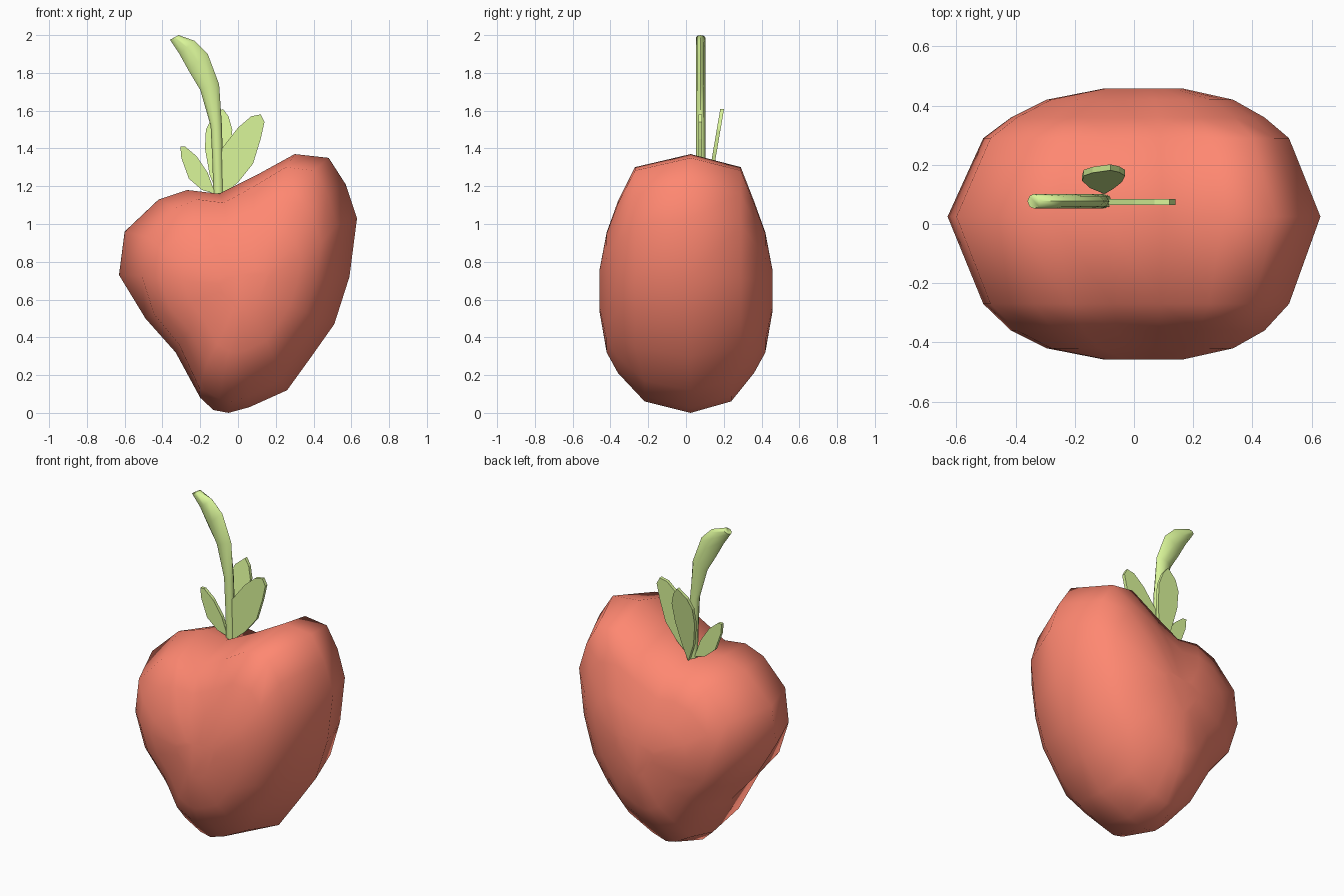
import bpy, bmesh
from math import cos, sin, tau

if "Cube" in bpy.data.objects:
    bpy.data.objects.remove(bpy.data.objects["Cube"])


def material(name, rgb):
    m = bpy.data.materials.new(name)
    m.diffuse_color = (*rgb, 1)
    m.use_nodes = True
    m.node_tree.nodes["Principled BSDF"].inputs["Base Color"].default_value = m.diffuse_color
    return m


RED = material("fruit_red", (1.0, 0.245, 0.165))
GREEN = material("leaf_green", (0.70, 0.92, 0.32))


def loft(name, rings, mat, angle=None):
    """Skin a list of closed rings and cap both ends."""
    bm = bmesh.new()
    loops = [[bm.verts.new(p) for p in ring] for ring in rings]
    n = len(loops[0])
    for a, b in zip(loops, loops[1:]):
        for i in range(n):
            j = (i + 1) % n
            bm.faces.new((a[i], a[j], b[j], b[i]))
    bm.faces.new(loops[0][::-1])
    bm.faces.new(loops[-1])
    bmesh.ops.recalc_face_normals(bm, faces=bm.faces[:])
    mesh = bpy.data.meshes.new(name)
    bm.to_mesh(mesh)
    bm.free()
    mesh.materials.append(mat)
    ob = bpy.data.objects.new(name, mesh)
    bpy.context.collection.objects.link(ob)
    if angle is not None:
        bpy.context.view_layer.objects.active = ob
        ob.select_set(True)
        bpy.ops.object.shade_smooth_by_angle(angle=angle)
        ob.select_set(False)
    return ob


# Fruit body: lopsided heart outline, shrinking towards front and back
outline = [(-0.10, 1.16), (-0.27, 1.18), (-0.42, 1.13), (-0.60, 0.96),
           (-0.63, 0.73), (-0.49, 0.50), (-0.33, 0.32), (-0.20, 0.08),
           (-0.13, 0.015), (-0.05, 0.0), (0.06, 0.03), (0.26, 0.12),
           (0.39, 0.30), (0.51, 0.47), (0.59, 0.72), (0.63, 1.03),
           (0.57, 1.21), (0.48, 1.35), (0.30, 1.37), (0.10, 1.26)]
CX, CZ = 0.04, 0.68
# y, x scale, z scale above centre, z scale below centre
half = [(0.28, 0.82, 0.90, 0.88), (0.36, 0.68, 0.64, 0.69),
        (0.42, 0.50, 0.40, 0.53), (0.458, 0.21, 0.11, 0.21)]


def body_ring(y, sx, up, down):
    ring = []
    for x, z in outline:
        low = y != 0 and abs(y) < 0.3 and z < 0.15   # underside tucks in
        # the hollow on the lower left fades away from the middle
        fill = 0.06 * sx if y and x < -0.15 and 0.05 < z < 0.6 else 0
        ring.append((CX + (x - CX) * sx - fill,
                     y * (0.82 if low else 1) + (0.01 if abs(y) < 0.3 else 0)
                     + (0.015 if y == 0 else 0),
                     CZ + (z - CZ) * ((up if z > CZ else down)
                                      + (0.03 if low else 0))))
    return ring


layers = ([(-y, *s) for y, *s in reversed(half)] + [(0, 1, 1, 1)] + half)
loft("fruit_body", [body_ring(*layer) for layer in layers], RED, 1.1)

# Stem: flattened tube given by left and right edges
edges = [((-0.13, 1.13), (-0.075, 1.13)), ((-0.135, 1.32), (-0.08, 1.32)),
         ((-0.145, 1.52), (-0.085, 1.52)), ((-0.20, 1.71), (-0.10, 1.74)),
         ((-0.26, 1.81), (-0.16, 1.90)), ((-0.31, 1.90), (-0.23, 1.97)),
         ((-0.36, 1.975), (-0.315, 2.0))]
rings = []
for (x0, z0), (x1, z1) in edges:
    ring = []
    for i in range(8):
        c, s = cos(tau * i / 8), sin(tau * i / 8)
        ring.append(((x0 + x1) / 2 + c * (x1 - x0) / 2, 0.077 + 0.025 * s,
                     (z0 + z1) / 2 + c * (z1 - z0) / 2))
    rings.append(ring)
loft("stem", rings, GREEN, 1.0)


# Leaves: thin outlines, the back one leaning backwards
def leaf(name, pts, y, lean=0):
    loft(name, [[(x, y + lean * (z - 1.16) + t, z) for x, z in pts]
                for t in (-0.01, 0.01)], GREEN)


leaf("right_leaf", [(-0.10, 1.15), (-0.085, 1.40), (0.0, 1.51), (0.07, 1.57),
                    (0.12, 1.58), (0.14, 1.54), (0.12, 1.45), (0.08, 1.32),
                    (0.0, 1.22), (-0.07, 1.16)], 0.075)
leaf("left_leaf", [(-0.12, 1.16), (-0.19, 1.18), (-0.26, 1.24), (-0.30, 1.35),
                   (-0.305, 1.41), (-0.28, 1.41), (-0.22, 1.36),
                   (-0.16, 1.27)], 0.08)
leaf("back_leaf", [(-0.10, 1.14), (-0.15, 1.26), (-0.175, 1.40), (-0.17, 1.50),
                   (-0.14, 1.56), (-0.08, 1.61), (-0.05, 1.57), (-0.03, 1.50),
                   (-0.04, 1.38), (-0.07, 1.24)], 0.115, 0.17)
